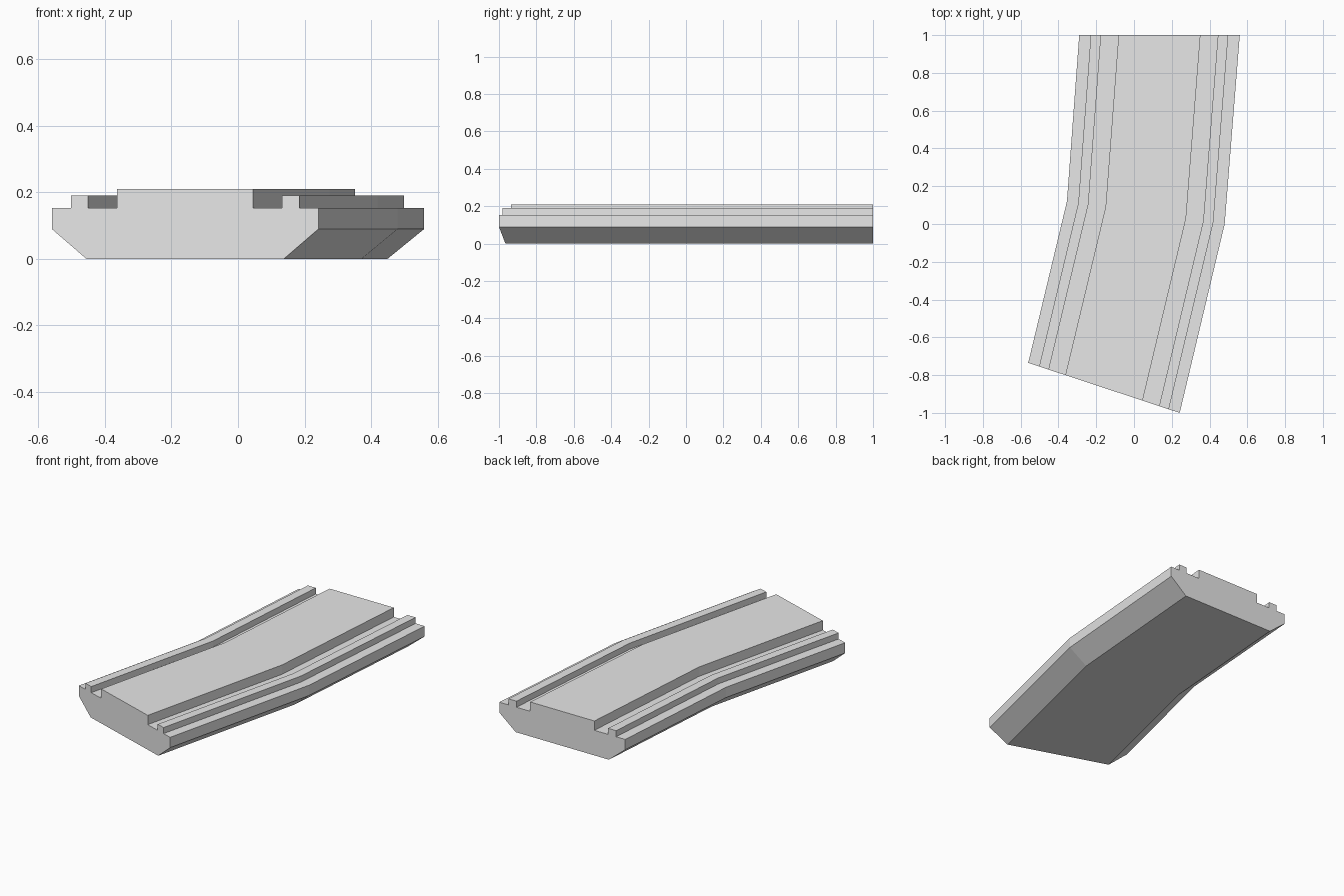
import bpy
import bmesh
from mathutils import Vector

cube = bpy.data.objects.get("Cube")
if cube:
    bpy.data.objects.remove(cube, do_unlink=True)

# Plain grey material
grey = bpy.data.materials.new("light_grey")
grey.use_nodes = True
colour = (0.8, 0.8, 0.8, 1.0)
grey.diffuse_color = colour
grey.node_tree.nodes["Principled BSDF"].inputs["Base Color"].default_value = colour

# Half cross-section: (fraction of width from the edge, height)
BASE, LEDGE, RAIL, DECK = 0.09, 0.153, 0.19, 0.21
half = [(0.13, 0), (0, BASE), (0, LEDGE), (0.072, LEDGE), (0.072, RAIL),
        (0.136, RAIL), (0.136, LEDGE), (0.245, LEDGE), (0.245, DECK)]
section = half + [(1 - u, z) for u, z in reversed(half)]

# Right and left edge of the track at the front, the bend and the back
stations = [
    (Vector((-0.56, -0.735)), Vector((0.242, -1.0))),
    (Vector((-0.355, 0.12)), Vector((0.48, 0.0))),
    (Vector((-0.29, 1.0)), Vector((0.56, 1.0))),
]

# Sweep the section through the stations
bm = bmesh.new()
rings = []
for a, b in stations:
    rings.append([bm.verts.new((*a.lerp(b, u), z)) for u, z in section])
n = len(section)
for r, s in zip(rings, rings[1:]):
    for i in range(n):
        j = (i + 1) % n
        bm.faces.new((r[i], r[j], s[j], s[i]))

# End caps
bm.faces.new(rings[0])
bm.faces.new(rings[-1])
bmesh.ops.recalc_face_normals(bm, faces=bm.faces)

mesh = bpy.data.meshes.new("curved_track_section")
bm.to_mesh(mesh)
bm.free()
mesh.materials.append(grey)
track = bpy.data.objects.new("curved_track_section", mesh)
bpy.context.collection.objects.link(track)
